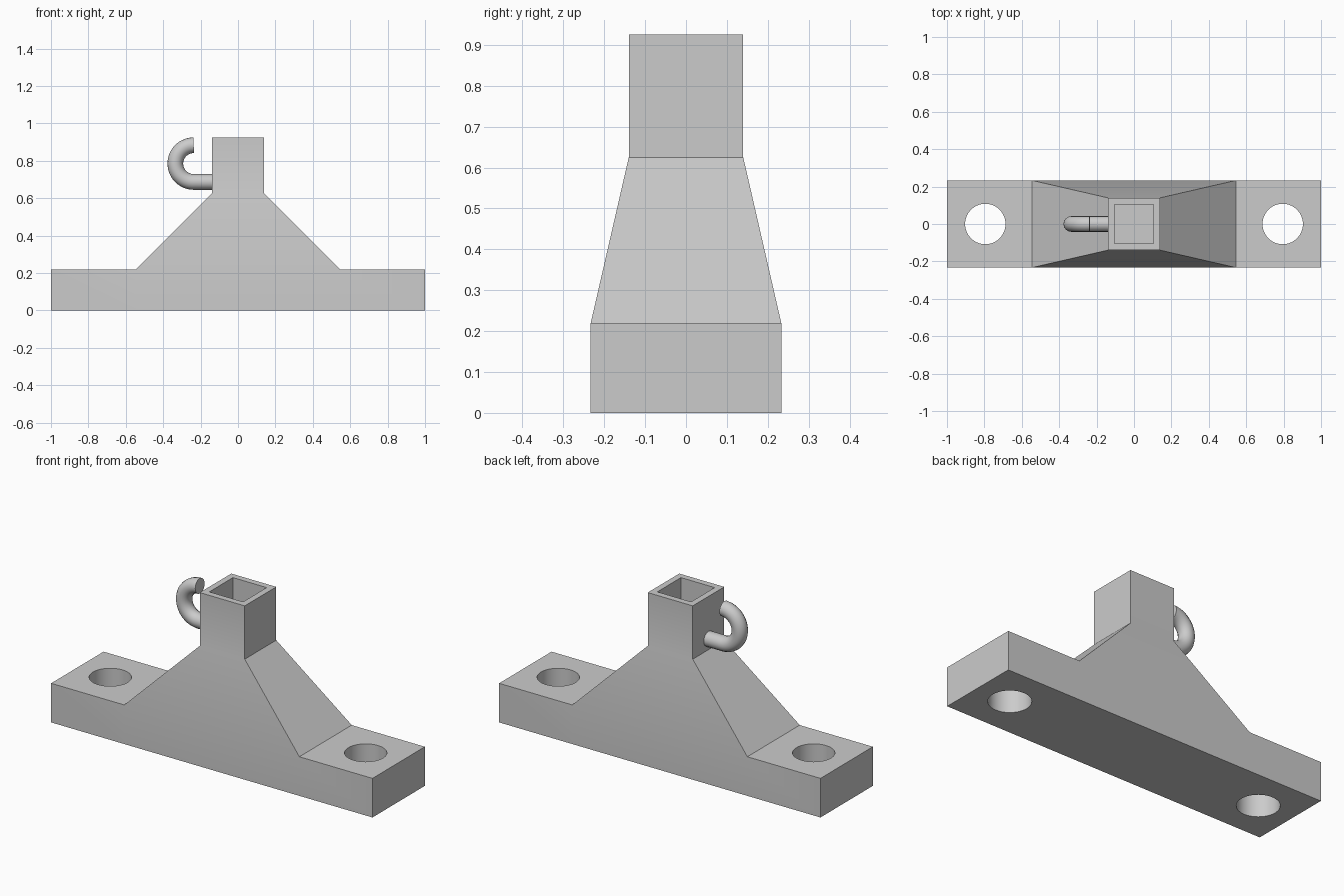
import bpy
import bmesh
import math
from mathutils import Vector

cube = bpy.data.objects.get("Cube")
if cube:
    bpy.data.objects.remove(cube, do_unlink=True)

grey = bpy.data.materials.new("plain_grey")
grey.use_nodes = True
colour = (0.6, 0.6, 0.6, 1)
grey.diffuse_color = colour
grey.node_tree.nodes["Principled BSDF"].inputs["Base Color"].default_value = colour

BASE_X, BASE_Y, BASE_Z = 1.0, 0.233, 0.22
FLARE_X, POST, SOCKET = 0.545, 0.14, 0.105
NECK_Z, TOP_Z = 0.625, 0.925


def link(name, data):
    obj = bpy.data.objects.new(name, data)
    bpy.context.collection.objects.link(obj)
    return obj


def activate(obj):
    bpy.ops.object.select_all(action="DESELECT")
    obj.select_set(True)
    bpy.context.view_layer.objects.active = obj


def extrude_to(bm, face, half_x, half_y, z):
    """Extrude a top face to a rectangle of the given half sizes at height z."""
    new = bmesh.ops.extrude_discrete_faces(bm, faces=[face])["faces"][0]
    for v in new.verts:
        v.co = (math.copysign(half_x, v.co.x), math.copysign(half_y, v.co.y), z)
    return new


# Base bar, split where the flare begins
bm = bmesh.new()
bmesh.ops.create_cube(bm, size=1)
for v in bm.verts:
    v.co = (v.co.x * 2 * BASE_X, v.co.y * 2 * BASE_Y, (v.co.z + 0.5) * BASE_Z)
for x in (-FLARE_X, FLARE_X):
    bmesh.ops.bisect_plane(bm, geom=bm.verts[:] + bm.edges[:] + bm.faces[:],
                           plane_co=(x, 0, 0), plane_no=(1, 0, 0))
bm.normal_update()
face = next(f for f in bm.faces
            if f.normal.z > 0.9 and abs(f.calc_center_median().x) < 0.1)

# Flare, square post, rim and socket
for step in ((POST, POST, NECK_Z), (POST, POST, TOP_Z),
             (SOCKET, SOCKET, TOP_Z), (SOCKET, SOCKET, NECK_Z)):
    face = extrude_to(bm, face, *step)
bmesh.ops.recalc_face_normals(bm, faces=bm.faces[:])
mesh = bpy.data.meshes.new("bracket_body")
bm.to_mesh(mesh)
bm.free()
mesh.materials.append(grey)
body = link("bracket_body", mesh)

# Bolt holes
for side in (-1, 1):
    bpy.ops.mesh.primitive_cylinder_add(vertices=64, radius=0.108, depth=1,
                                        location=(side * 0.795, 0, 0))
    cutter = bpy.context.object
    cutter.name = "bolt_hole_cutter"
    cutter.hide_render = True
    cutter.data.materials.append(grey)
    cut = body.modifiers.new("bolt_hole", "BOOLEAN")
    cut.operation = "DIFFERENCE"
    cut.solver = "EXACT"
    cut.object = cutter
    activate(body)
    bpy.ops.object.modifier_apply(modifier=cut.name)
    bpy.data.objects.remove(cutter, do_unlink=True)
activate(body)
bpy.ops.object.shade_smooth_by_angle(angle=math.radians(30))

# Hook: straight shank followed by a half circle
centre, bend = Vector((-0.237, 0, 0.785)), 0.098
path = [Vector((-0.125, 0, centre.z - bend))]
for i in range(33):
    a = math.pi * i / 32
    path.append(centre + bend * Vector((-math.sin(a), 0, -math.cos(a))))
curve = bpy.data.curves.new("side_hook", "CURVE")
curve.dimensions = "3D"
curve.bevel_depth = 0.042
curve.bevel_resolution = 6
curve.use_fill_caps = True
spline = curve.splines.new("POLY")
spline.points.add(len(path) - 1)
for point, co in zip(spline.points, path):
    point.co = (*co, 1)
curve.materials.append(grey)
hook = link("side_hook", curve)
activate(hook)
bpy.ops.object.convert(target="MESH")
hook = bpy.context.object

# Weld the end caps so the hook is one closed shell
bm = bmesh.new()
bm.from_mesh(hook.data)
bmesh.ops.remove_doubles(bm, verts=bm.verts[:], dist=0.0001)
bmesh.ops.recalc_face_normals(bm, faces=bm.faces[:])
bm.to_mesh(hook.data)
bm.free()
bpy.ops.object.shade_smooth_by_angle(angle=math.radians(40))
